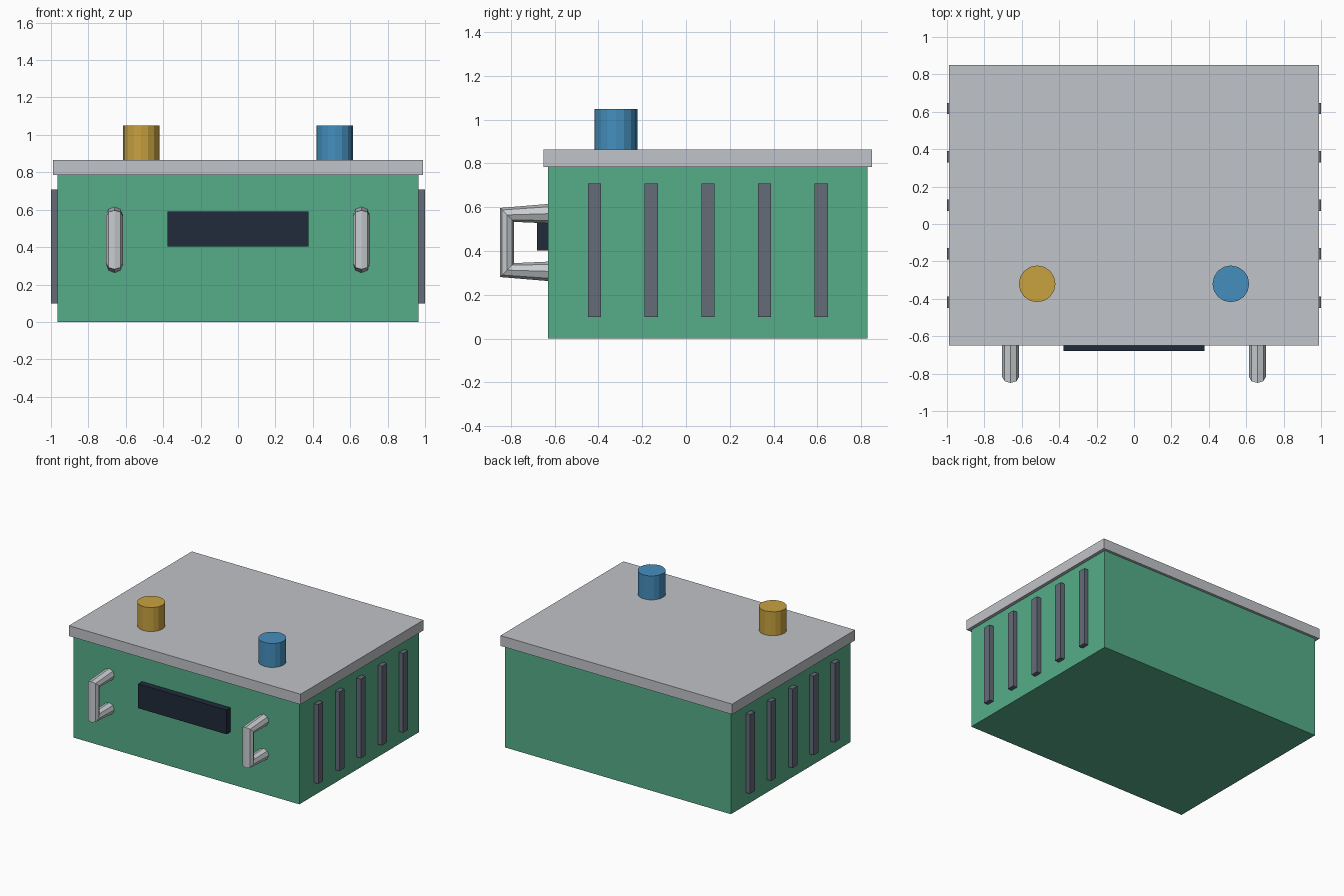
import bpy, bmesh, math
from mathutils import Vector

if "Cube" in bpy.data.objects:
    bpy.data.objects.remove(bpy.data.objects["Cube"])


def material(name, rgb):
    m = bpy.data.materials.new(name)
    m.diffuse_color = (*rgb, 1)
    m.use_nodes = True
    m.node_tree.nodes["Principled BSDF"].inputs["Base Color"].default_value = m.diffuse_color
    return m


GREEN = material("green", (0.093, 0.423, 0.254))
LIGHT_GREY = material("light_grey", (0.527, 0.546, 0.578))
DARK_GREY = material("dark_grey", (0.127, 0.150, 0.188))
NAVY = material("navy", (0.014, 0.024, 0.042))
SILVER = material("silver", (0.58, 0.61, 0.63))
GOLD = material("gold", (0.578, 0.361, 0.051))
BLUE = material("blue", (0.060, 0.275, 0.515))


def finish(name, bm, mat):
    bmesh.ops.recalc_face_normals(bm, faces=bm.faces)
    me = bpy.data.meshes.new(name)
    bm.to_mesh(me)
    bm.free()
    me.materials.append(mat)
    ob = bpy.data.objects.new(name, me)
    bpy.context.collection.objects.link(ob)
    return ob


def box(name, lo, hi, mat):
    bm = bmesh.new()
    bmesh.ops.create_cube(bm, size=1)
    for v in bm.verts:
        v.co = [(a + b) / 2 + c * (b - a) for a, b, c in zip(lo, hi, v.co)]
    return finish(name, bm, mat)


def cylinder(name, x, y, z0, z1, r, mat, sides=16):
    bm = bmesh.new()
    bmesh.ops.create_cone(bm, cap_ends=True, segments=sides,
                          radius1=r, radius2=r, depth=z1 - z0)
    bmesh.ops.translate(bm, vec=(x, y, (z0 + z1) / 2), verts=bm.verts)
    return finish(name, bm, mat)


def handle(name, x, mat, r=0.045, sides=8):
    # Octagonal tube along a U path; rings at the bends lie on the bisector
    d = math.sqrt(0.5)
    stations = [((-0.62, 0.571), (0, 1)), ((-0.818, 0.565), (-d, d)),
                ((-0.818, 0.313), (-d, -d)), ((-0.62, 0.307), (0, -1))]
    bm = bmesh.new()
    rings = []
    for (y, z), (oy, oz) in stations:
        c, out = Vector((x, y, z)), Vector((0, oy, oz))
        rings.append([bm.verts.new(c + r * (math.cos(a) * out + Vector((math.sin(a), 0, 0))))
                      for a in (2 * math.pi * i / sides for i in range(sides))])
    for a, b in zip(rings, rings[1:]):
        for i in range(sides):
            j = (i + 1) % sides
            bm.faces.new((a[i], a[j], b[j], b[i]))
    bm.faces.new(rings[0])
    bm.faces.new(rings[-1])
    return finish(name, bm, mat)


# Case, lid and front panel
box("case", (-0.965, -0.63, 0), (0.965, 0.83, 0.785), GREEN)
box("lid", (-0.99, -0.65, 0.785), (0.99, 0.85, 0.865), LIGHT_GREY)
box("front_panel", (-0.378, -0.68, 0.403), (0.378, -0.62, 0.59), NAVY)

# Terminals on the lid
cylinder("left_terminal", -0.518, -0.32, 0.86, 1.05, 0.098, GOLD)
cylinder("right_terminal", 0.518, -0.32, 0.86, 1.05, 0.098, BLUE)

# Handles and side ribs, mirrored left and right
for side, s in (("left", -1), ("right", 1)):
    handle(f"{side}_handle", 0.66 * s, SILVER)
    xs = sorted((0.95 * s, 1.0 * s))
    for i in range(5):
        y = -0.418 + 0.259 * i
        box(f"{side}_rib_{i + 1}", (xs[0], y - 0.03, 0.098), (xs[1], y + 0.03, 0.709), DARK_GREY)
